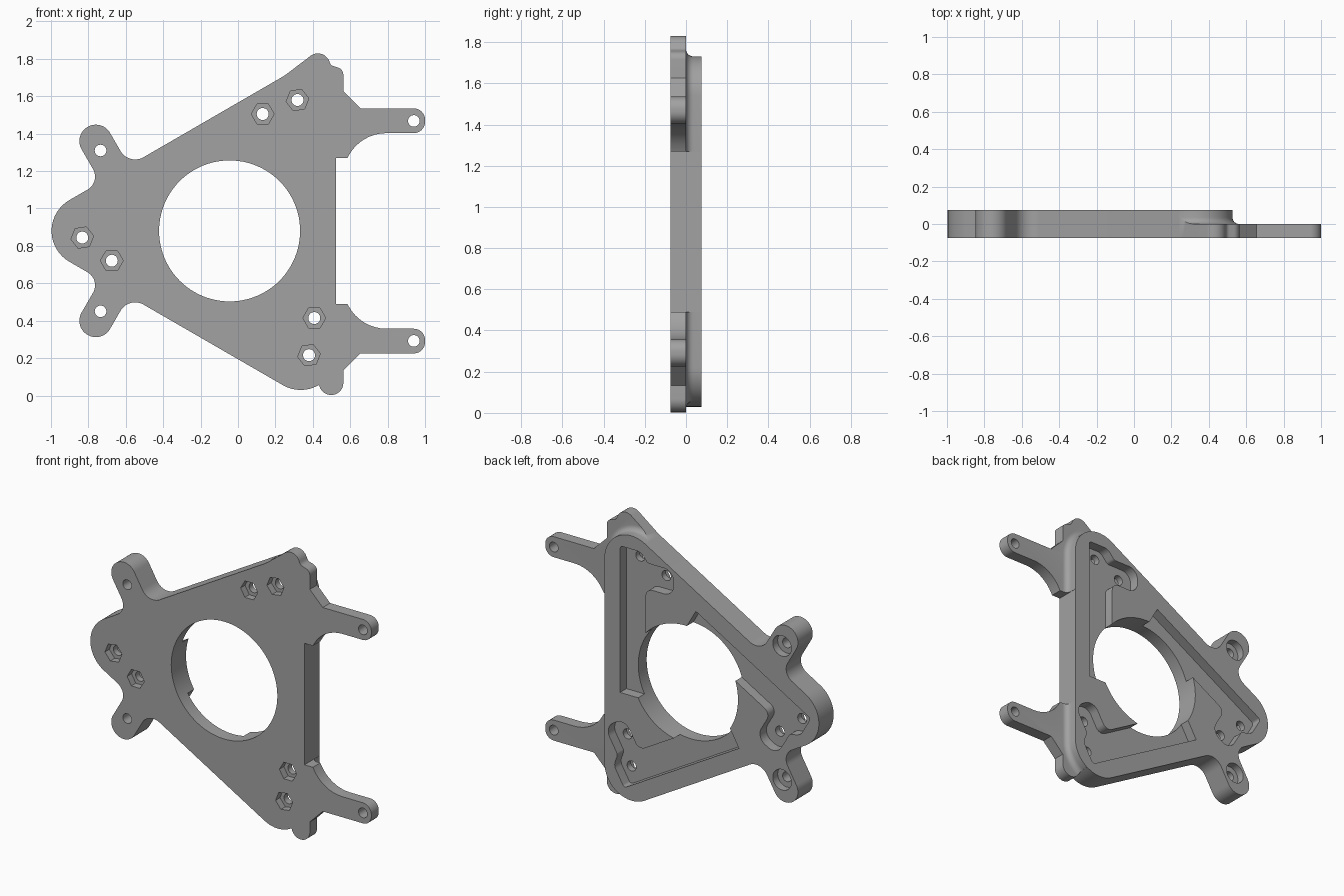
import bpy, bmesh, math
from mathutils import Vector

if "Cube" in bpy.data.objects:
    bpy.data.objects.remove(bpy.data.objects["Cube"])

CX, CZ = -0.045, 0.88          # centre of the three-fold body
T = 0.075                      # half thickness

metal = bpy.data.materials.new("grey")
metal.diffuse_color = (0.36, 0.36, 0.36, 1)
metal.use_nodes = True
metal.node_tree.nodes["Principled BSDF"].inputs["Base Color"].default_value = metal.diffuse_color


def rounded(pts):
    """Polygon of (x, z[, radius]) with filleted corners."""
    out = []
    for i, p in enumerate(pts):
        c = Vector(p[:2])
        if len(p) < 3:
            out.append(c)
            continue
        a = (Vector(pts[i - 1][:2]) - c).normalized()
        b = (Vector(pts[(i + 1) % len(pts)][:2]) - c).normalized()
        half = a.angle(b) / 2
        mid = c + (a + b).normalized() * p[2] / math.sin(half)
        s = c + a * p[2] / math.tan(half) - mid
        sweep = math.pi - 2 * half
        if s.x * (c - mid).y - s.y * (c - mid).x < 0:
            sweep = -sweep
        n = max(4, int(abs(sweep) / math.radians(7)))
        for k in range(n + 1):
            t = sweep * k / n
            out.append(mid + Vector((s.x * math.cos(t) - s.y * math.sin(t),
                                     s.x * math.sin(t) + s.y * math.cos(t))))
    return out


def ngon(x, z, r, n=40, turn=0.0):
    return [Vector((x + r * math.cos(turn + math.tau * k / n),
                    z + r * math.sin(turn + math.tau * k / n))) for k in range(n)]


def triangle(r):
    """Rounded body triangle with corner radius r."""
    d = 0.7616 + 2 * r
    return rounded([(CX + d * math.cos(a), CZ + d * math.sin(a), r)
                    for a in (math.pi, math.pi / 3, -math.pi / 3)])


def loft(name, rings):
    """Solid through rings of (y, polygon)."""
    bm = bmesh.new()
    loops = [[bm.verts.new((p.x, y, p.y)) for p in poly] for y, poly in rings]
    for a, b in zip(loops, loops[1:]):
        for i in range(len(a)):
            j = (i + 1) % len(a)
            bm.faces.new((a[i], a[j], b[j], b[i]))
    bm.faces.new(loops[0])
    bm.faces.new(loops[-1])
    bmesh.ops.recalc_face_normals(bm, faces=bm.faces)
    me = bpy.data.meshes.new(name)
    bm.to_mesh(me)
    bm.free()
    ob = bpy.data.objects.new(name, me)
    bpy.context.collection.objects.link(ob)
    return ob


def prism(name, poly, y0, y1):
    return loft(name, [(y0, poly), (y1, poly)])


def cut(target, cutter):
    mod = target.modifiers.new("cut", 'BOOLEAN')
    mod.operation, mod.solver, mod.object = 'DIFFERENCE', 'EXACT', cutter
    bpy.context.view_layer.objects.active = target
    bpy.ops.object.modifier_apply(modifier=mod.name)
    bpy.data.objects.remove(cutter)


def spin(x, z, k):
    """Rotate a point k thirds of a turn about the body centre."""
    v = Vector((x - CX, z - CZ))
    a = math.tau * k / 3
    return (CX + v.x * math.cos(a) - v.y * math.sin(a),
            CZ + v.x * math.sin(a) + v.y * math.cos(a))


def flip(pts):
    return [(p[0], 2 * CZ - p[1], *p[2:]) for p in reversed(pts)]


# Outline: left nose, ears, arms and corner lugs
ear = [(-0.735, 1.141, 0.08), (-0.880, 1.392, 0.087), (-0.728, 1.480, 0.087),
       (-0.583, 1.229, 0.09)]
arm = [(0.655, 1.535), (1.0, 1.535, 0.06), (1.0, 1.403, 0.06),
       (0.655, 1.403, 0.23), (0.585, 1.27), (0.525, 1.27)]
top_lug = [(0.25, 1.711, 0.2), (0.455, 1.867, 0.065), (0.497, 1.765, 0.03),
           (0.563, 1.745, 0.04), (0.563, 1.627)]
bottom_lug = [(0.563, 0.133), (0.563, 0.003, 0.064), (0.433, 0.003, 0.064),
              (0.433, 0.057), (0.335, 0.0006, 0.188)]
outline = rounded([(-1.1866, CZ, 0.19)] + ear + top_lug + arm + flip(arm)
                  + bottom_lug + flip(ear))
bracket = prism("mounting_bracket", outline, -T, T)

# Thin ledge at the right, with a fillet running up to the raised triangle
step = prism("step_cutter", [Vector(p) for p in
             ((0.24, -0.2), (1.2, -0.2), (1.2, 2.1), (0.24, 2.1))], 0, 0.2)
R = 0.035
fillet = [(-0.1, triangle(0.191 + R))]
for k in range(7):
    a = math.pi / 2 * k / 6
    fillet.append((R - R * math.cos(a), triangle(0.191 + R - R * math.sin(a))))
fillet.append((0.3, triangle(0.191)))
cut(step, loft("raised_triangle", fillet))
cut(bracket, step)

# Central bore
cut(bracket, prism("bore", ngon(CX, CZ, 0.377, 96), -0.2, 0.2))

# Three rear pockets, each with two bolt holes and front nut recesses
pocket = [(0.416, 0.703), (0.416, 1.645, 0.02), (0.27, 1.645, 0.06),
          (0.22, 1.585, 0.03), (0.035, 1.585, 0.07), (0.035, 1.42, 0.07),
          (0.235, 1.42, 0.05), (0.235, 1.1), (0.1, 1.0), (0.1, 0.703)]
for k in range(3):
    poly = rounded([(*spin(p[0], p[1], k), *p[2:]) for p in pocket])
    cut(bracket, prism("pocket", poly, 0.01, 0.2))
    for x, z, turn in ((0.132, 1.505, 0.0), (0.318, 1.58, 0.15)):
        x, z = spin(x, z, k)
        cut(bracket, prism("bolt_hole", ngon(x, z, 0.032), -0.2, 0.2))
        cut(bracket, prism("nut_recess", ngon(x, z, 0.061, 6, turn), -0.2, -0.03))

# Ear holes with rear counterbores, and arm holes
for z in (1.31, 2 * CZ - 1.31):
    cut(bracket, prism("ear_hole", ngon(-0.735, z, 0.031), -0.2, 0.2))
    cut(bracket, prism("counterbore", ngon(-0.735, z, 0.066), 0.025, 0.2))
for z in (1.468, 2 * CZ - 1.468):
    cut(bracket, prism("arm_hole", ngon(0.94, z, 0.031), -0.2, 0.2))

# Finish
bracket.data.materials.clear()
bracket.data.materials.append(metal)
for p in bracket.data.polygons:
    p.material_index = 0
bpy.ops.object.select_all(action='DESELECT')
bracket.select_set(True)
bpy.context.view_layer.objects.active = bracket
bpy.ops.object.shade_smooth_by_angle(angle=math.radians(30))
